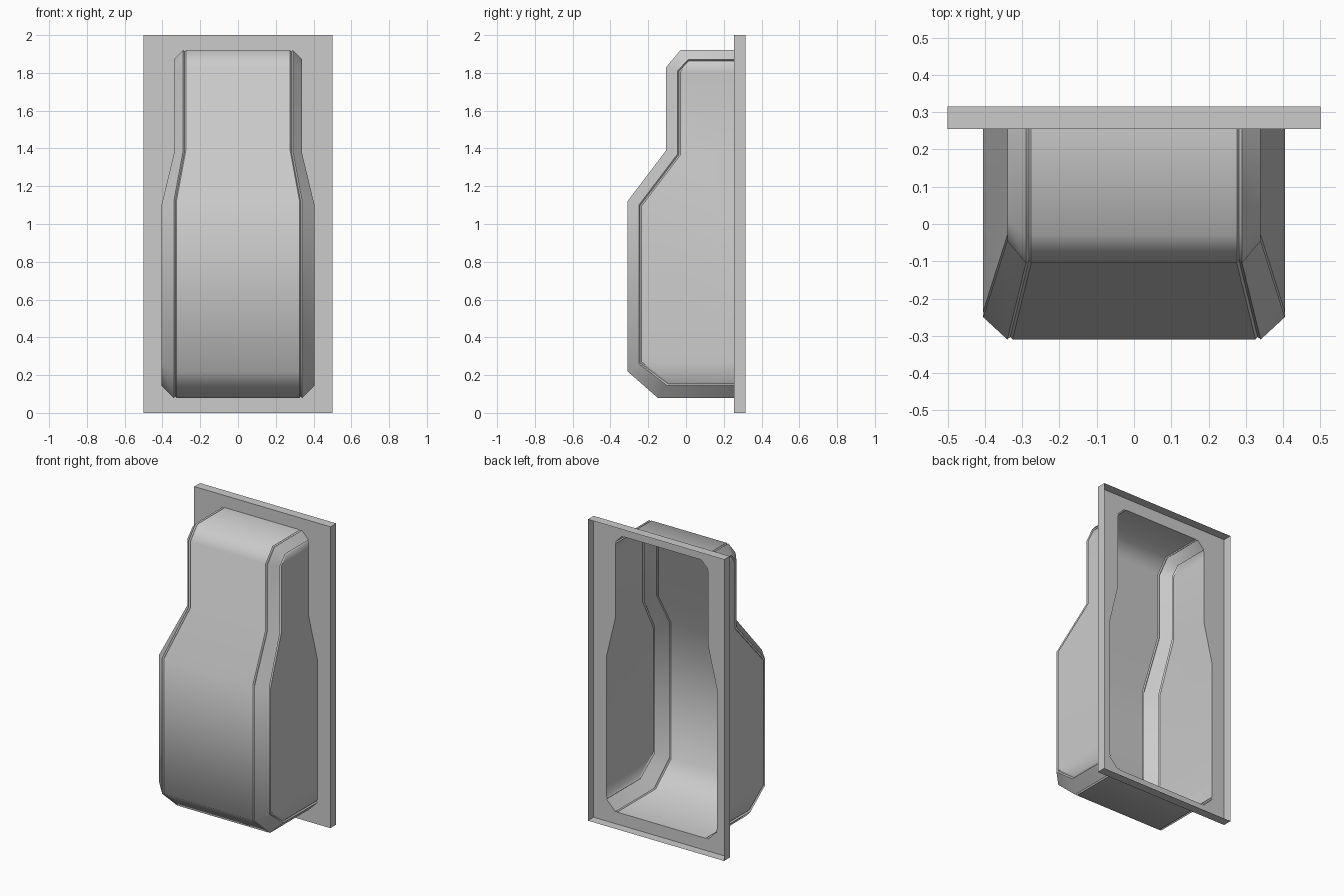
import bpy, bmesh

cube = bpy.data.objects.get("Cube")
if cube:
    bpy.data.objects.remove(cube, do_unlink=True)

grey = bpy.data.materials.new("plain grey")
grey.use_nodes = True
grey.diffuse_color = (0.6, 0.6, 0.6, 1)
grey.node_tree.nodes["Principled BSDF"].inputs["Base Color"].default_value = (0.6, 0.6, 0.6, 1)

BACK, RIM = 0.255, 0.315

# Profile stations: y, z, half width of the front strip, then of the side panel
FRONT = [(BACK, .08, .34), (-.15, .08, .34), (-.31, .22, .34), (-.31, 1.12, .34),
         (-.105, 1.39, .29), (-.105, 1.83, .29), (-.03, 1.92, .29), (BACK, 1.92, .29)]
SIDE = [(BACK, .145, .405), (-.1, .145, .405), (-.25, .26, .405), (-.25, 1.1, .405),
        (-.045, 1.37, .34), (-.045, 1.81, .34), (.01, 1.87, .34), (BACK, 1.87, .34)]


def half_section(front, side):
    """Points from the back of the side panel to the front strip, with two narrow grooves."""
    def at(t, x):
        return (x, front[0] + (side[0] - front[0]) * t, front[1] + (side[1] - front[1]) * t)
    wide, narrow = side[2], front[2]
    panel = at(1.25, wide)
    return [(wide, BACK, panel[2]), panel, at(1.12, wide - .008), at(1, wide),
            at(0, narrow), at(.12, narrow - .008), at(0, narrow - .014)]


def section(front, side):
    half = half_section(front, side)
    return half + [(-x, y, z) for x, y, z in reversed(half)]


def finish(bm, name):
    mesh = bpy.data.meshes.new(name)
    bm.to_mesh(mesh)
    bm.free()
    mesh.materials.append(grey)
    obj = bpy.data.objects.new(name, mesh)
    bpy.context.collection.objects.link(obj)
    return obj


sections = [section(f, s) for f, s in zip(FRONT, SIDE)]

# Hollow shell: smooth along the profile, sharp between strips
bm = bmesh.new()
rows = [[bm.verts.new(p) for p in s] for s in sections]
for low, high in zip(rows, rows[1:]):
    for i in range(len(low) - 1):
        face = bm.faces.new((low[i], high[i], high[i + 1], low[i + 1]))
        face.smooth = True
    for a, b in zip(low, high):
        bm.edges.get((a, b)).smooth = False
bmesh.ops.remove_doubles(bm, verts=bm.verts, dist=0.0005)
bmesh.ops.recalc_face_normals(bm, faces=bm.faces)
front_face = min(bm.faces, key=lambda f: f.calc_center_median().y)
if front_face.normal.y > 0:
    bmesh.ops.reverse_faces(bm, faces=bm.faces)
finish(bm, "shell")

# Flange: flat sheet with the shell opening, and an open rim folded back
bm = bmesh.new()
left = [s[0] for s in sections[1:-1]]
right = [s[-1] for s in sections[1:-1]]
opening = left + sections[-1][1:-1] + right[::-1] + sections[0][1:-1][::-1]
opening = [p for i, p in enumerate(opening) if
           max(abs(a - b) for a, b in zip(p, opening[i - 1])) > 0.0005]
corners = [(-.5, BACK, 0), (.5, BACK, 0), (.5, BACK, 2), (-.5, BACK, 2)]


def loop(points):
    verts = [bm.verts.new(p) for p in points]
    return [bm.edges.new((verts[i - 1], verts[i])) for i in range(len(verts))]


inner, outer = loop(opening), loop(corners)
bmesh.ops.triangle_fill(bm, use_beauty=True, edges=inner + outer, normal=(0, -1, 0))
bmesh.ops.dissolve_limit(bm, angle_limit=0.01, verts=bm.verts, edges=bm.edges)
border = [e for e in bm.edges if e.is_boundary and
          all(abs(abs(v.co.x) - .5) < .001 for v in e.verts)]
border += [e for e in bm.edges if e.is_boundary and e not in border and
           all(abs(abs(v.co.z - 1) - 1) < .001 for v in e.verts)]
folded = bmesh.ops.extrude_edge_only(bm, edges=border)["geom"]
for v in folded:
    if isinstance(v, bmesh.types.BMVert):
        v.co.y = RIM
bmesh.ops.recalc_face_normals(bm, faces=bm.faces)
sheet = max(bm.faces, key=lambda f: abs(f.normal.y))
if sheet.normal.y > 0:
    bmesh.ops.reverse_faces(bm, faces=bm.faces)
finish(bm, "flange")
